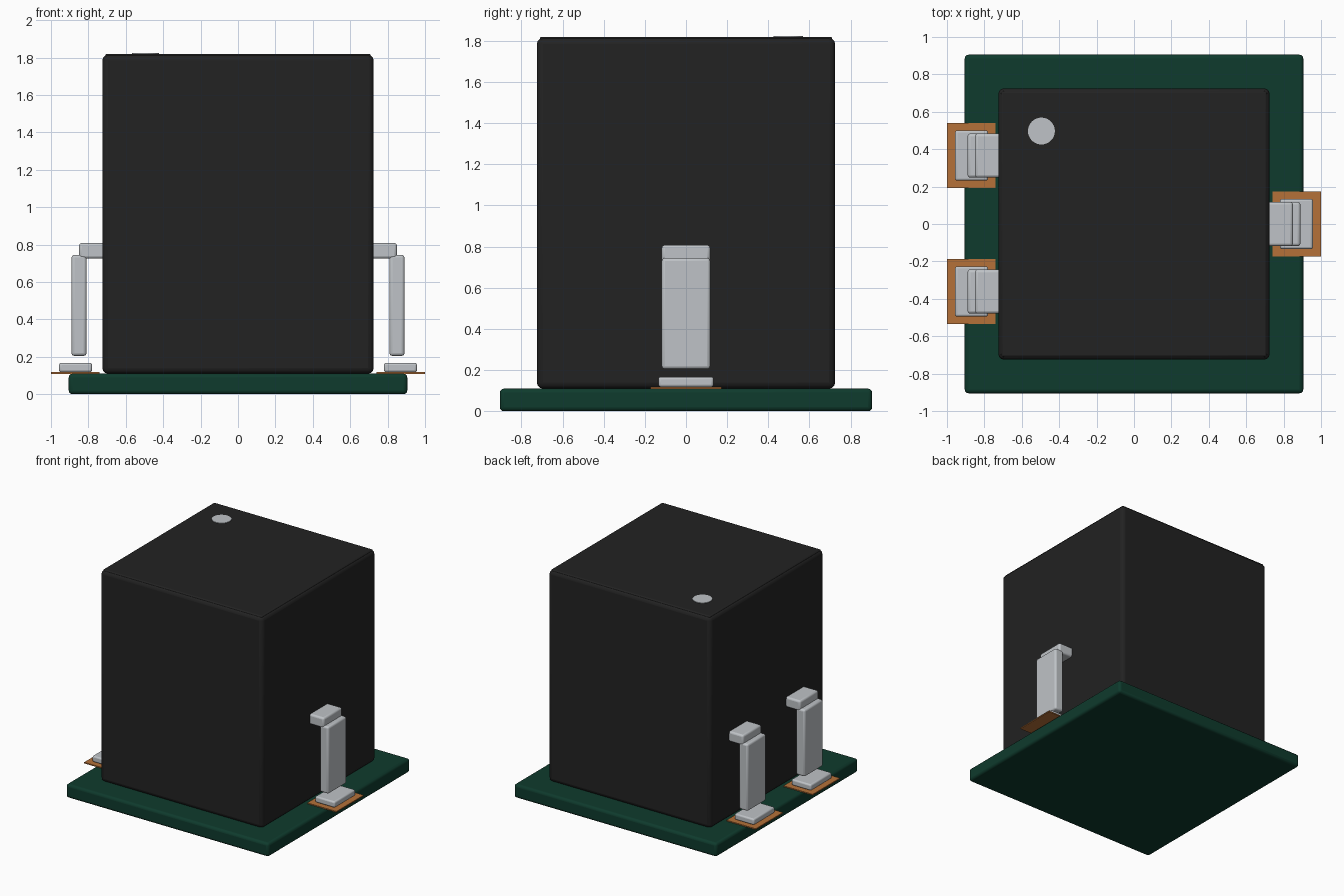
import bpy

cube = bpy.data.objects.get("Cube")
if cube:
    bpy.data.objects.remove(cube, do_unlink=True)


def material(name, rgb):
    m = bpy.data.materials.new(name)
    m.use_nodes = True
    m.diffuse_color = (*rgb, 1)
    m.node_tree.nodes["Principled BSDF"].inputs["Base Color"].default_value = (*rgb, 1)
    return m


black = material("black plastic", (0.016, 0.016, 0.016))
green = material("board green", (0.0045, 0.043, 0.026))
copper = material("copper", (0.46, 0.165, 0.04))
metal = material("tinned metal", (0.52, 0.545, 0.57))


def finish(obj, name, mat, bevel=0, segments=3):
    obj.name = name
    obj.data.materials.append(mat)
    if bevel:
        mod = obj.modifiers.new("rounded edges", 'BEVEL')
        mod.width = bevel
        mod.segments = segments
        bpy.ops.object.shade_smooth_by_angle()
    return obj


def box(name, mat, x, y, z, bevel=0):
    """Box spanning the given (low, high) ranges."""
    spans = (x, y, z)
    bpy.ops.mesh.primitive_cube_add(size=1, location=[sum(s) / 2 for s in spans])
    obj = bpy.context.object
    obj.scale = [abs(s[1] - s[0]) for s in spans]
    bpy.ops.object.transform_apply(location=False, rotation=False, scale=True)
    return finish(obj, name, mat, bevel)


# Circuit board, package body and its top plate
box("circuit_board", green, (-0.905, 0.905), (-0.905, 0.905), (0, 0.11), 0.02)
box("package_body", black, (-0.725, 0.725), (-0.725, 0.725), (0.11, 1.815), 0.03)
box("top_plate", black, (-0.71, 0.71), (-0.71, 0.71), (1.77, 1.82), 0.01)

# Orientation dot on the top
bpy.ops.mesh.primitive_cylinder_add(vertices=32, radius=0.072, depth=0.008,
                                    location=(-0.495, 0.497, 1.82))
finish(bpy.context.object, "orientation_dot", metal)


# Each lead: copper pad, foot, upright and arm into the body
def lead(label, side, y):
    def part(name, mat, x, half, z, bevel=0):
        box(f"{label}_{name}", mat, [side * v for v in x], (y - half, y + half), z, bevel)

    part("pad", copper, (0.74, 1.0), 0.173, (0.109, 0.118))
    part("foot", metal, (0.78, 0.957), 0.134, (0.118, 0.167), 0.012)
    part("upright", metal, (0.81, 0.89), 0.118, (0.205, 0.745), 0.015)
    part("arm", metal, (0.68, 0.85), 0.118, (0.725, 0.808), 0.015)


lead("left_lead", 1, 0.0)
lead("right_back_lead", -1, 0.366)
lead("right_front_lead", -1, -0.361)
